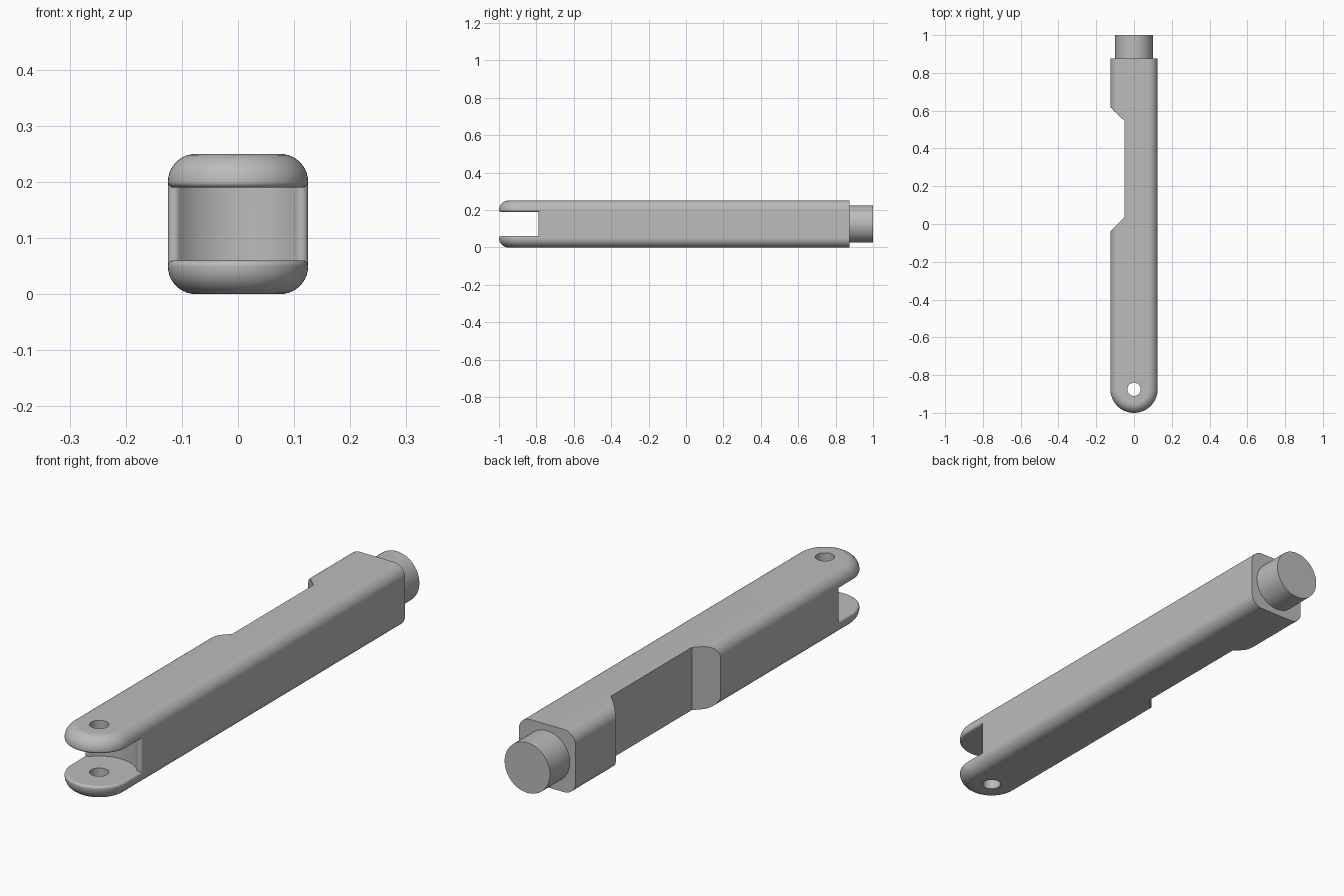
import bpy
import bmesh
from math import sin, cos, asin, pi, sqrt

HALF = 0.125        # half width of the bar
HEIGHT = 0.25
PIVOT = -0.875      # y of the hinge hole
BACK = 0.875        # y of the shoulder
ROUND = 0.05        # rounding of the long edges
SMALL = 0.01        # rounding of the inner fork edges
PLATE = 0.06        # fork plate thickness

if "Cube" in bpy.data.objects:
    bpy.data.objects.remove(bpy.data.objects["Cube"])

grey = bpy.data.materials.new("plain_grey")
grey.use_nodes = True
grey.diffuse_color = (0.5, 0.5, 0.5, 1)
grey.node_tree.nodes["Principled BSDF"].inputs["Base Color"].default_value = grey.diffuse_color


def arc(cx, cy, r, start, end, steps):
    angles = [start + (end - start) * i / steps for i in range(steps + 1)]
    return [(cx + r * cos(a), cy + r * sin(a)) for a in angles]


def slot_wall(w):
    """Hollow wall around the hinge with rounded corners, left to right."""
    r, big = 0.0115, 0.138
    cx = HALF - r
    phi = asin(cx / (big + r))
    cy = PIVOT + sqrt((big + r) ** 2 - cx ** 2)
    right = arc(0, PIVOT, big, pi / 2, pi / 2 - phi, 12)
    right += arc(cx, cy, r, -pi / 2 - phi, 0, 10)[1:]
    wall = [(-x, y) for x, y in reversed(right[1:])] + right
    return [(x * w / HALF, y) for x, y in wall]


def core_outline(w):
    notch = [(-w, 0.495 + w), (-0.05, 0.545), (-0.05, 0.035), (-w, 0.085 - w)]
    return slot_wall(w) + [(w, BACK), (-w, BACK)] + notch


def plate_outline(w):
    back = [(x, y + 0.01) for x, y in reversed(slot_wall(w))]
    return arc(0, PIVOT, w, pi, 2 * pi, 48) + back


def rounded_levels(r, steps):
    """Height and half width along a rounded lower edge."""
    return [(r - y, x + HALF - r) for x, y in arc(0, 0, r, pi / 2, 0, steps)]


def link(name, bm):
    bmesh.ops.recalc_face_normals(bm, faces=bm.faces)
    mesh = bpy.data.meshes.new(name)
    bm.to_mesh(mesh)
    bm.free()
    mesh.materials.append(grey)
    obj = bpy.data.objects.new(name, mesh)
    bpy.context.collection.objects.link(obj)
    return obj


def loft(name, outline, levels):
    bm = bmesh.new()
    rings = [[bm.verts.new((x, y, z)) for x, y in outline(w)] for z, w in levels]
    for low, high in zip(rings, rings[1:]):
        for i in range(len(low)):
            j = (i + 1) % len(low)
            bm.faces.new((low[i], low[j], high[j], high[i]))
    bm.faces.new(rings[0])
    bm.faces.new(rings[-1])
    return link(name, bm)


def cylinder(name, radius, outline_center, z0, z1):
    return loft(name, lambda w: arc(0, outline_center, radius, 0, 2 * pi, 64)[:-1],
                [(z0, 0), (z1, 0)])


def activate(obj):
    bpy.ops.object.select_all(action='DESELECT')
    obj.select_set(True)
    bpy.context.view_layer.objects.active = obj


def finish(obj):
    activate(obj)
    bpy.ops.object.shade_smooth_by_angle(angle=pi / 6)
    obj.modifiers.new("even_shading", 'WEIGHTED_NORMAL').keep_sharp = True


def flip(levels):
    return [(HEIGHT - z, w) for z, w in reversed(levels)]


# Main bar with side notch
edge = rounded_levels(ROUND, 10)
finish(loft("main_bar", core_outline, edge + flip(edge)))

# Fork plates with hinge holes
inner = [(PLATE - z, w) for z, w in reversed(rounded_levels(SMALL, 5))]
plate_levels = edge + inner[1:]
cutter = cylinder("hole_cutter", 0.035, PIVOT, -0.1, HEIGHT + 0.1)
cutter.hide_render = True
for name, levels in (("lower_fork_plate", plate_levels),
                     ("upper_fork_plate", flip(plate_levels))):
    plate = loft(name, plate_outline, levels)
    cut = plate.modifiers.new("hinge_hole", 'BOOLEAN')
    cut.operation = 'DIFFERENCE'
    cut.solver = 'EXACT'
    cut.object = cutter
    activate(plate)
    bpy.ops.object.modifier_apply(modifier=cut.name)
    finish(plate)
bpy.data.objects.remove(cutter)

# Round pin at the back
pin = cylinder("end_pin", 0.1, 0, 0, 1 - BACK)
pin.rotation_euler.x = -pi / 2
pin.location = (0, BACK, HEIGHT / 2)
finish(pin)
